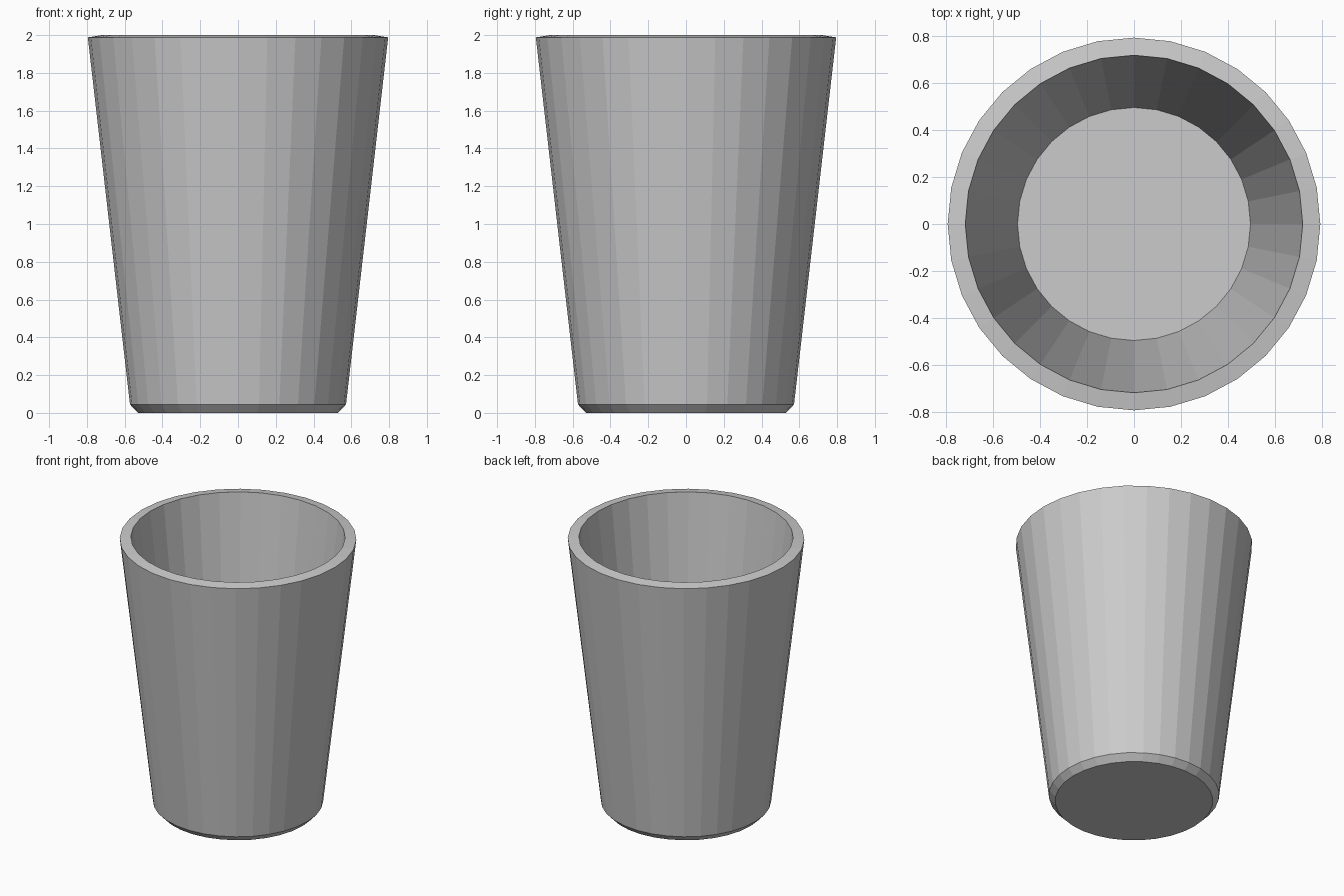
import bpy, bmesh, math

if "Cube" in bpy.data.objects:
    bpy.data.objects.remove(bpy.data.objects["Cube"])

SIDES = 32

# Closed cup profile (radius, height): base, chamfer, outer wall, sloped rim, inner wall, floor
profile = [(0.53, 0.0), (0.572, 0.045), (0.795, 1.988), (0.72, 2.0), (0.497, 0.07)]

bm = bmesh.new()
rings = []
for r, z in profile:
    rings.append([bm.verts.new((r * math.cos(2 * math.pi * i / SIDES),
                                r * math.sin(2 * math.pi * i / SIDES), z))
                  for i in range(SIDES)])

# Walls between neighbouring rings
for low, high in zip(rings, rings[1:]):
    for i in range(SIDES):
        j = (i + 1) % SIDES
        bm.faces.new((low[i], low[j], high[j], high[i]))

# Underside and inner floor
bm.faces.new(rings[0][::-1])
bm.faces.new(rings[-1])
bmesh.ops.recalc_face_normals(bm, faces=bm.faces[:])

mesh = bpy.data.meshes.new("cup")
bm.to_mesh(mesh)
bm.free()
cup = bpy.data.objects.new("cup", mesh)
bpy.context.collection.objects.link(cup)
